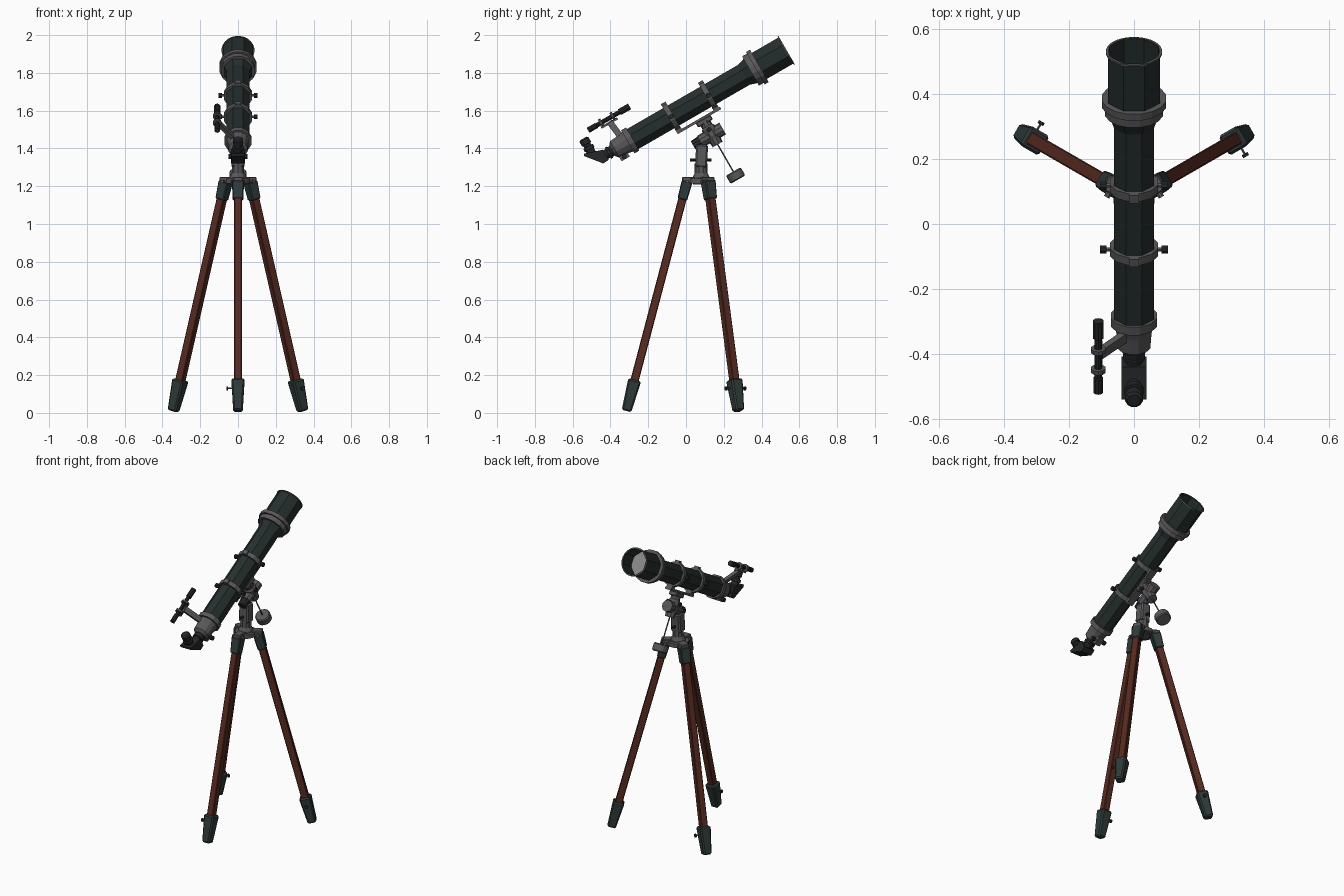
import bpy, bmesh, math
from mathutils import Vector, Matrix

if "Cube" in bpy.data.objects:
    bpy.data.objects.remove(bpy.data.objects["Cube"])

def mat(name, c):
    m = bpy.data.materials.new(name)
    m.diffuse_color = (*c, 1)
    m.use_nodes = True
    m.node_tree.nodes["Principled BSDF"].inputs["Base Color"].default_value = m.diffuse_color
    return m

TUBE = mat("dark green tube", (0.018, 0.028, 0.026))
METAL = mat("grey metal", (0.100, 0.095, 0.100))
WOOD = mat("red brown wood", (0.095, 0.024, 0.015))
FOOT = mat("dark slate", (0.028, 0.042, 0.042))
BLACK = mat("black fittings", (0.018, 0.020, 0.021))
GLASS = mat("pale glass", (0.27, 0.27, 0.27))

# telescope frame: s runs back from the front opening, n is up and square to the tube
FRONT = Vector((0, 0.532, 1.92))
BACK = Vector((0, -math.cos(math.radians(30)), -0.5))
UP = Vector((0, -0.5, math.cos(math.radians(30))))

def P(s, n=0, x=0):
    return FRONT + BACK * s + UP * n + Vector((x, 0, 0))

def finish(name, bm, m, smooth=False):
    bmesh.ops.recalc_face_normals(bm, faces=bm.faces)
    me = bpy.data.meshes.new(name)
    bm.to_mesh(me)
    bm.free()
    me.materials.append(m)
    ob = bpy.data.objects.new(name, me)
    bpy.context.collection.objects.link(ob)
    if smooth:
        for p in me.polygons:
            p.use_smooth = len(p.vertices) == 4
    return ob

def frame(d, side=Vector((1, 0, 0))):
    d = d.normalized()
    if abs(d.dot(side)) > 0.9:
        side = Vector((0, 1, 0))
    u = (side - d * side.dot(d)).normalized()
    return u, d.cross(u), d

def lathe(name, origin, d, prof, m, sides=8, closed=False):
    """Turn (distance, radius) points round an axis; closed makes a hollow ring."""
    u, v, d = frame(d)
    bm = bmesh.new()
    rings = []
    for t, r in prof:
        ring = []
        for i in range(sides):
            a = (i + 0.5) * 2 * math.pi / sides
            ring.append(bm.verts.new(origin + d * t + (u * math.cos(a) + v * math.sin(a)) * r))
        rings.append(ring)
    pairs = list(zip(rings, rings[1:])) + ([(rings[-1], rings[0])] if closed else [])
    for a, b in pairs:
        for i in range(sides):
            j = (i + 1) % sides
            bm.faces.new((a[i], a[j], b[j], b[i]))
    if not closed:
        bm.faces.new(rings[0])
        bm.faces.new(rings[-1])
    return finish(name, bm, m)

def rod(name, a, b, r, m, sides=8, r2=None):
    return lathe(name, a, b - a, [(0, r), ((b - a).length, r if r2 is None else r2)], m, sides)

def bar(name, a, b, w, h, m, side=Vector((1, 0, 0)), w2=None, h2=None, bevel=0.0):
    """Tapered box from a to b; w is measured along side."""
    u, v, d = frame(b - a, side)
    w2, h2 = w2 or w, h2 or h
    bm = bmesh.new()
    ends = []
    for c, ww, hh in ((a, w, h), (b, w2, h2)):
        ends.append([bm.verts.new(c + u * ww * i / 2 + v * hh * j / 2)
                     for i, j in ((-1, -1), (1, -1), (1, 1), (-1, 1))])
    p, q = ends
    bm.faces.new(p)
    bm.faces.new(q)
    for i in range(4):
        j = (i + 1) % 4
        bm.faces.new((p[i], p[j], q[j], q[i]))
    if bevel:
        bmesh.ops.bevel(bm, geom=bm.edges[:], offset=bevel, segments=1, affect='EDGES')
    return finish(name, bm, m)

def band(name, s, width, r_out, r_in, m, sides=12):
    return lathe(name, P(s - width / 2), BACK,
                 [(0, r_out), (width, r_out), (width, r_in), (0, r_in)], m, sides, True)

# optical tube
lathe("dew_shield", P(0), BACK, [(0, 0.086), (0.20, 0.086), (0.20, 0.079), (0, 0.081)], TUBE, 8, True)
band("front_rim", 0.002, 0.006, 0.087, 0.081, METAL, 24)
lathe("main_tube", P(0.19), BACK, [(0, 0.084), (0.03, 0.080), (0.07, 0.066), (0.775, 0.066)], TUBE, 8)
rod("front_lens", P(0.10), P(0.11), 0.079, GLASS, 16)
band("shield_collar", 0.178, 0.024, 0.101, 0.082, METAL, 16)
band("shield_collar_step", 0.205, 0.03, 0.091, 0.076, METAL, 16)
band("rear_collar", 0.955, 0.03, 0.073, 0.055, METAL, 12)

# clamp rings with side knobs, top lugs and feet
for i, s in enumerate((0.478, 0.705)):
    band(f"tube_ring_{i}", s, 0.028, 0.076, 0.062, METAL, 12)
    bar(f"ring_top_lug_{i}", P(s - 0.014, 0.078), P(s + 0.014, 0.078), 0.03, 0.014, METAL)
    bar(f"ring_foot_{i}", P(s - 0.016, -0.076), P(s + 0.016, -0.076), 0.04, 0.02, METAL)
    for x in (-1, 1):
        rod(f"ring_bolt_{i}", P(s, 0, x * 0.07), P(s, 0, x * 0.088), 0.007, METAL, 6)
        rod(f"ring_knob_{i}", P(s, 0, x * 0.084), P(s, 0, x * 0.104), 0.014, BLACK, 8)
bar("mounting_rail", P(0.455, -0.09), P(0.72, -0.09), 0.045, 0.014, METAL)

# focuser
lathe("focuser_body", P(0.965), BACK, [(0, 0.062), (0.03, 0.056), (0.085, 0.052), (0.10, 0.034)], METAL, 12)
bar("focuser_gearbox", P(1.0, -0.055), P(1.05, -0.055), 0.04, 0.035, METAL)
rod("focus_shaft", P(1.025, -0.058, -0.045), P(1.025, -0.058, 0.045), 0.006, METAL, 6)
for x in (-1, 1):
    rod("focus_knob", P(1.025, -0.058, x * 0.032), P(1.025, -0.058, x * 0.05), 0.014, BLACK, 8)
lathe("draw_tube", P(1.055), BACK, [(0, 0.030), (0.022, 0.030), (0.023, 0.035), (0.036, 0.035),
                                    (0.037, 0.027), (0.065, 0.027)], BLACK, 12)

# star diagonal: extruded side profile
bm = bmesh.new()
prof = [(1.105, -0.032), (1.140, -0.034), (1.208, 0.050), (1.203, 0.062), (1.125, 0.036), (1.105, 0.030)]
sides = [[bm.verts.new(P(s, n, x)) for s, n in prof] for x in (-0.038, 0.038)]
for f in sides:
    bm.faces.new(f)
for i in range(len(prof)):
    j = (i + 1) % len(prof)
    bm.faces.new((sides[0][i], sides[0][j], sides[1][j], sides[1][i]))
finish("star_diagonal", bm, BLACK)
lathe("eyepiece", P(1.165, 0.035), UP, [(0, 0.024), (0.030, 0.024), (0.031, 0.030), (0.048, 0.030), (0.049, 0.022),
                                        (0.062, 0.022), (0.064, 0.028), (0.092, 0.028), (0.098, 0.020)], BLACK, 12)

# finder scope with its bracket
lathe("finder_scope", P(0.868, 0.158, -0.11), BACK,
      [(0, 0.017), (0.06, 0.017), (0.062, 0.012), (0.20, 0.012), (0.202, 0.015), (0.254, 0.015)], BLACK, 10)
for s in (0.965, 1.035):
    lathe("finder_ring", P(s, 0.158, -0.11), BACK, [(0, 0.023), (0.014, 0.023)], METAL, 10)
bar("finder_cradle", P(0.955, 0.135, -0.108), P(1.055, 0.135, -0.108), 0.022, 0.012, METAL)
bar("finder_bracket", P(0.99, 0.045, -0.03), P(1.0, 0.135, -0.108), 0.02, 0.034, METAL)

# equatorial mount: declination axis is square to the tube
S = 0.565
bar("mount_saddle", P(S - 0.045, -0.108), P(S + 0.045, -0.108), 0.055, 0.028, METAL, bevel=0.005)
lathe("declination_housing", P(S, -0.11), -UP,
      [(0, 0.030), (0.03, 0.030), (0.04, 0.038), (0.085, 0.040), (0.10, 0.034), (0.14, 0.030)], METAL, 10)
rod("polar_housing", P(S - 0.065, -0.19), P(S + 0.07, -0.19), 0.036, METAL, 10, 0.034)
rod("polar_cap", P(S + 0.07, -0.19), P(S + 0.115, -0.19), 0.030, BLACK, 10, 0.026)
for x in (-1, 1):
    rod("slow_motion_knob", P(S, -0.16, x * 0.035), P(S, -0.16, x * 0.05), 0.012, BLACK, 8)
rod("counterweight_shaft", P(S, -0.24), P(S, -0.465), 0.004, METAL, 8)
lathe("counterweight", P(S, -0.415), -UP, [(0, 0.040), (0.006, 0.046), (0.044, 0.046), (0.05, 0.040)], METAL, 16)

# pier neck and tripod head
HUB = Vector((0, 0.08, 0))
def H(z, dy=0):
    return HUB + Vector((0, dy, z))
bar("mount_knuckle", H(1.30, 0.0), H(1.42, 0.005), 0.07, 0.06, METAL, w2=0.062, h2=0.065, bevel=0.008)
lathe("pier_neck", H(1.21), Vector((0, 0, 1)), [(0, 0.044), (0.04, 0.044), (0.06, 0.034), (0.11, 0.034)], METAL, 10)
rod("altitude_bolt", H(1.34, -0.06), H(1.34, 0.055), 0.008, BLACK, 6)
rod("tripod_plate", H(1.215), H(1.24), 0.065, METAL, 12)

# three legs
for name, ang in (("front", -90), ("right", 30), ("left", 150)):
    a = math.radians(ang)
    rad = Vector((math.cos(a), math.sin(a), 0))
    tan = Vector((rad.y, -rad.x, 0))
    def L(z):  # point on the leg's centre line
        return HUB + rad * (0.395 - 0.31 * (z - 0.01) / 1.175) + Vector((0, 0, z))
    bar(name + "_leg", L(0.16), L(1.17), 0.042, 0.044, WOOD, tan, bevel=0.004)
    bar(name + "_foot", L(0.010), L(0.175), 0.050, 0.052, FOOT, tan, 0.070, 0.070, bevel=0.008)
    bar(name + "_leg_clamp", L(1.13), L(1.225), 0.056, 0.052, FOOT, tan, 0.064, 0.058, bevel=0.005)
    bar(name + "_head_arm", H(1.232) + rad * 0.03, H(1.232) + rad * 0.10, 0.05, 0.034, METAL, tan, bevel=0.004)
    c = L(1.225)
    rod(name + "_hinge_bolt", c - tan * 0.04, c + tan * 0.04, 0.010, METAL, 8)
    k = L(0.13)
    rod(name + "_foot_bolt", k + tan * 0.03, k + tan * 0.055, 0.004, METAL, 6)
    rod(name + "_foot_knob", k + tan * 0.052, k + tan * 0.062, 0.011, BLACK, 8)
